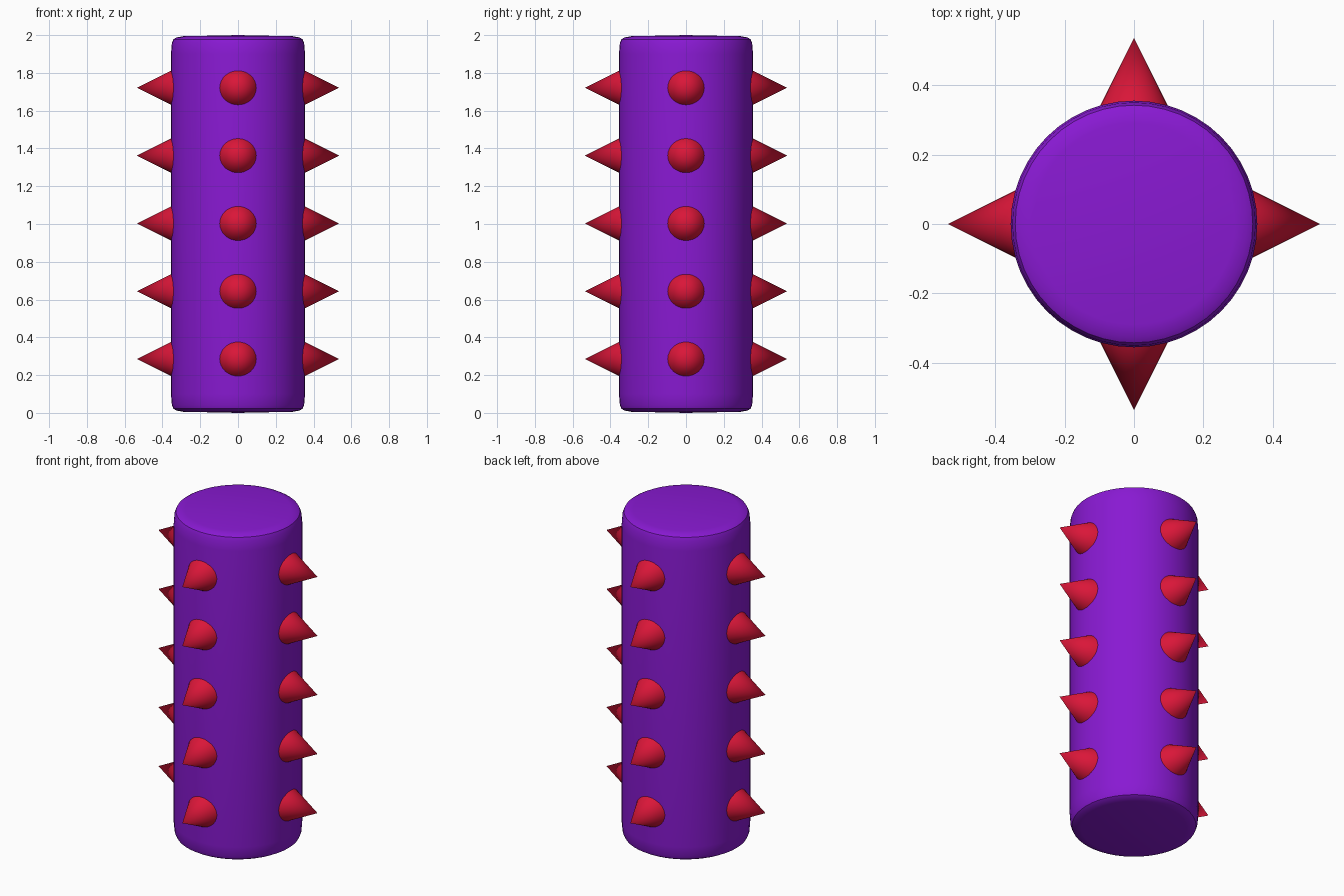
import bpy, bmesh, math
from mathutils import Matrix, Vector

if "Cube" in bpy.data.objects:
    bpy.data.objects.remove(bpy.data.objects["Cube"])


def material(name, color):
    m = bpy.data.materials.new(name)
    m.diffuse_color = color
    m.use_nodes = True
    m.node_tree.nodes["Principled BSDF"].inputs["Base Color"].default_value = m.diffuse_color
    return m


def add_object(name, bm, mat, angle):
    mesh = bpy.data.meshes.new(name)
    bmesh.ops.recalc_face_normals(bm, faces=bm.faces)
    bm.to_mesh(mesh)
    bm.free()
    ob = bpy.data.objects.new(name, mesh)
    bpy.context.collection.objects.link(ob)
    mesh.materials.append(mat)
    bpy.ops.object.select_all(action='DESELECT')
    ob.select_set(True)
    bpy.context.view_layer.objects.active = ob
    bpy.ops.object.shade_smooth_by_angle(angle=math.radians(angle))
    return ob


purple = material("purple", (0.25, 0.01, 0.65, 1))
red = material("red", (0.70, 0.008, 0.04, 1))

# Body: lathed half profile with softly rounded rims and slightly domed ends
rim = [(0.0, 0.0), (0.29, 0.006), (0.325, 0.012), (0.342, 0.022), (0.35, 0.042), (0.355, 0.10)]
profile = rim + [(r, 2.0 - z) for r, z in reversed(rim)]
bm = bmesh.new()
verts = [bm.verts.new((r, 0, z)) for r, z in profile]
edges = [bm.edges.new(pair) for pair in zip(verts, verts[1:])]
bmesh.ops.spin(bm, geom=verts + edges, axis=(0, 0, 1), cent=(0, 0, 0),
               angle=math.tau, steps=48, use_duplicate=False)
bmesh.ops.remove_doubles(bm, verts=bm.verts, dist=0.0005)
add_object("body", bm, purple, 30)

# Spikes: five rings of four cones pointing outward
BASE, TIP = 0.335, 0.535
for row in range(5):
    z = 1.003 + (row - 2) * 0.359
    for side in range(4):
        place = (Matrix.Translation((0, 0, z))
                 @ Matrix.Rotation(side * math.pi / 2, 4, 'Z')
                 @ Matrix.Translation(((BASE + TIP) / 2, 0, 0))
                 @ Matrix.Rotation(math.pi / 2, 4, 'Y'))
        bm = bmesh.new()
        bmesh.ops.create_cone(bm, cap_ends=True, segments=32, radius1=0.1,
                              radius2=0, depth=TIP - BASE, matrix=place)
        add_object(f"spike_{row + 1}_{side + 1}", bm, red, 30)
